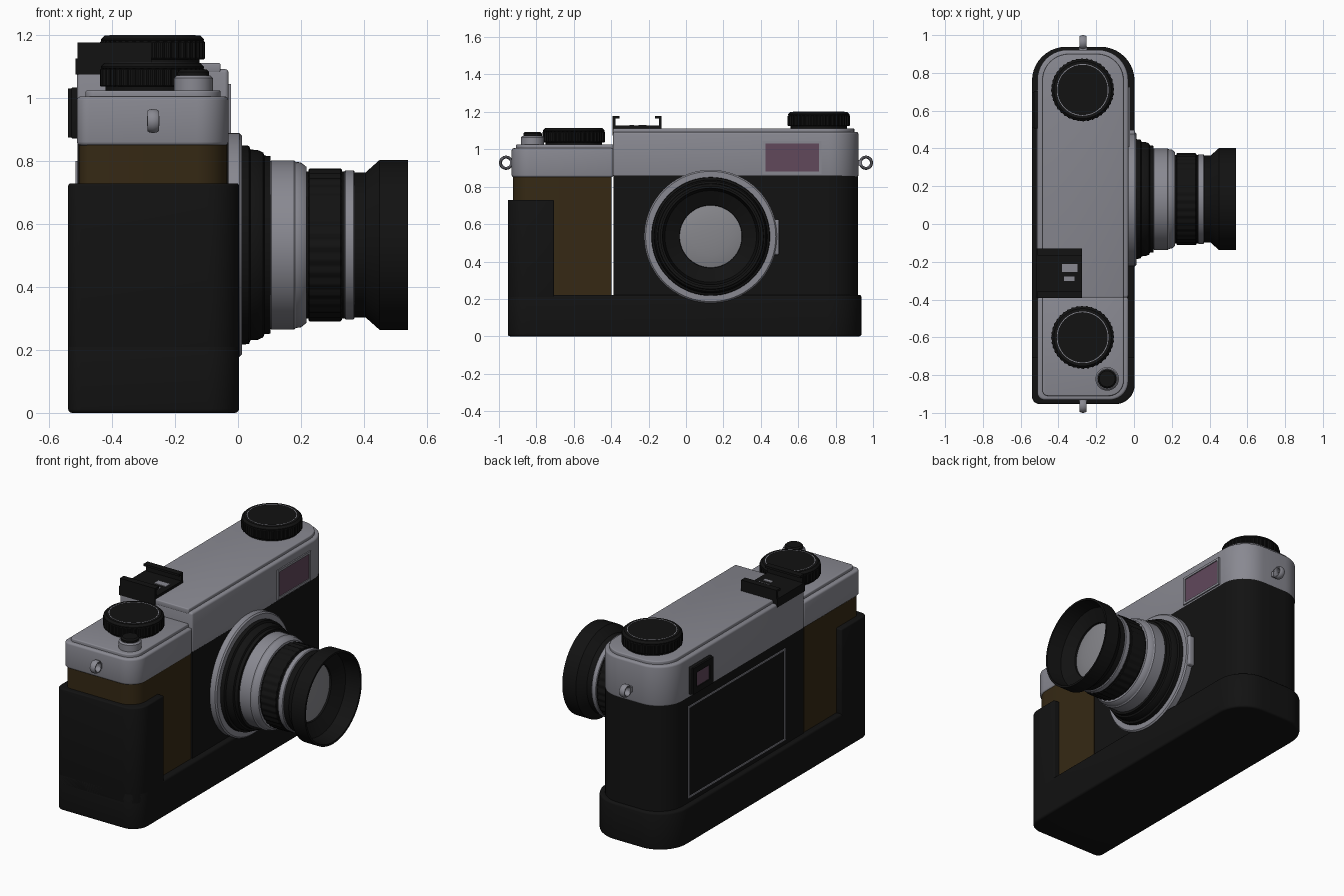
import bpy, bmesh, math
from math import sin, cos, pi, radians

if "Cube" in bpy.data.objects:
    bpy.data.objects.remove(bpy.data.objects["Cube"])


def material(name, color):
    m = bpy.data.materials.new(name)
    m.diffuse_color = (*color, 1)
    m.use_nodes = True
    m.node_tree.nodes["Principled BSDF"].inputs["Base Color"].default_value = m.diffuse_color
    return m


SILVER = material("satin_silver", (0.25, 0.25, 0.285))
BLACK = material("black", (0.006, 0.006, 0.006))
BROWN = material("dark_brown", (0.036, 0.022, 0.007))
PINK = material("window_mauve", (0.12, 0.065, 0.105))
GLASS = material("lens_glass", (0.24, 0.24, 0.26))


def finish(name, bm, mat, bevel=0.0, seg=3):
    bmesh.ops.recalc_face_normals(bm, faces=bm.faces[:])
    if bevel:
        edges = [e for e in bm.edges if len(e.link_faces) == 2 and e.calc_face_angle() > radians(50)]
        bmesh.ops.bevel(bm, geom=edges, offset=bevel, segments=seg, profile=0.5, affect='EDGES')
    me = bpy.data.meshes.new(name)
    bm.to_mesh(me)
    bm.free()
    me.materials.append(mat)
    me.shade_smooth()
    me.set_sharp_from_angle(angle=radians(32))
    ob = bpy.data.objects.new(name, me)
    bpy.context.collection.objects.link(ob)
    return ob


def add_box(bm, x0, x1, y0, y1, z0, z1):
    vs = bmesh.ops.create_cube(bm, size=1)["verts"]
    for v in vs:
        v.co = ((x0 + x1) / 2 + v.co.x * (x1 - x0),
                (y0 + y1) / 2 + v.co.y * (y1 - y0),
                (z0 + z1) / 2 + v.co.z * (z1 - z0))


def boxes(name, mat, *dims, bevel=0.0):
    bm = bmesh.new()
    for d in dims:
        add_box(bm, *d)
    return finish(name, bm, mat, bevel)


def frame(name, mat, x0, x1, y0, y1, z0, z1, w):
    return boxes(name, mat,
                 (x0, x1, y0, y1, z1 - w, z1), (x0, x1, y0, y1, z0, z0 + w),
                 (x0, x1, y0, y0 + w, z0 + w, z1 - w), (x0, x1, y1 - w, y1, z0 + w, z1 - w))


def slab(name, mat, x0, x1, y0, y1, z0, z1, radii, bevel=0.0):
    """Upright prism with rounded plan; radii: (-x-y, +x-y, +x+y, -x+y)."""
    pts = []
    corners = [(x0, y0, 1, 1, 180), (x1, y0, -1, 1, 270), (x1, y1, -1, -1, 0), (x0, y1, 1, -1, 90)]
    for (cx, cy, sx, sy, a0), r in zip(corners, radii):
        if r == 0:
            pts.append((cx, cy))
            continue
        for i in range(11):
            a = radians(a0 + 9 * i)
            pts.append((cx + sx * r + r * cos(a), cy + sy * r + r * sin(a)))
    bm = bmesh.new()
    base = bm.faces.new([bm.verts.new((x, y, z0)) for x, y in pts])
    top = bmesh.ops.extrude_face_region(bm, geom=[base])["geom"]
    for v in top:
        if isinstance(v, bmesh.types.BMVert):
            v.co.z = z1
    return finish(name, bm, mat, bevel)


def lathe(name, mat, profile, axis, center, n=72, knurl=0.0):
    """Revolve (height, radius) points about x or z through center."""
    bm = bmesh.new()
    rings = []
    for h, r in profile:
        ring = []
        for i in range(n if r > 0 else 1):
            a = 2 * pi * i / n
            q = r - (knurl if (i // 2) % 2 else 0)
            u, v = q * cos(a), q * sin(a)
            if r == 0:
                u = v = 0
            co = (h, center[0] + u, center[1] + v) if axis == 'x' else (center[0] + u, center[1] + v, h)
            ring.append(bm.verts.new(co))
        rings.append(ring)
    for a, b in zip(rings, rings[1:]):
        for i in range(n):
            j = (i + 1) % n
            if len(a) == 1:
                bm.faces.new((a[0], b[i], b[j]))
            elif len(b) == 1:
                bm.faces.new((a[i], a[j], b[0]))
            else:
                bm.faces.new((a[i], a[j], b[j], b[i]))
    return finish(name, bm, mat)


def drum(name, mat, h0, h1, r, axis, center, ch=0.004, **kw):
    return lathe(name, mat, [(h0, 0), (h0, r - ch), (h0 + ch, r), (h1 - ch, r), (h1, r - ch), (h1, 0)],
                 axis, center, **kw)


# Body core: black covering and brown end section, with a fine gap between
slab("body_black", BLACK, -0.51, -0.03, -0.388, 0.92, 0.1, 0.86, (0, 0, 0.16, 0.16))
slab("body_brown", BROWN, -0.505, -0.035, -0.925, -0.398, 0.1, 0.86, (0.04, 0.1, 0, 0))

# Half case with tall grip end
slab("case_base", BLACK, -0.54, 0.003, -0.953, 0.938, 0.0, 0.222, (0.04, 0.1, 0.18, 0.18), 0.012)
slab("case_grip", BLACK, -0.54, 0.003, -0.953, -0.705, 0.15, 0.73, (0.04, 0.1, 0, 0), 0.008)

# Two-level silver top plate with raised caps
slab("top_plate_high", SILVER, -0.512, -0.03, -0.39, 0.922, 0.85, 1.093, (0, 0, 0.16, 0.16), 0.012)
slab("top_cap_high", SILVER, -0.485, -0.055, -0.39, 0.9, 1.08, 1.112, (0, 0, 0.14, 0.14), 0.006)
slab("top_plate_low", SILVER, -0.512, -0.03, -0.932, -0.388, 0.85, 1.006, (0.04, 0.1, 0, 0), 0.012)
slab("top_cap_low", SILVER, -0.485, -0.055, -0.91, -0.388, 0.99, 1.025, (0.03, 0.08, 0, 0), 0.006)

# Front viewfinder window
frame("front_window_frame", SILVER, -0.04, -0.022, 0.41, 0.725, 0.868, 1.045, 0.014)
boxes("front_window_pane", PINK, (-0.034, -0.027, 0.42, 0.715, 0.878, 1.035))

# Rear eyepiece
boxes("eyepiece_block", BLACK, (-0.53, -0.5, 0.505, 0.705, 0.872, 1.035), bevel=0.006)
frame("eyepiece_rim", BLACK, -0.54, -0.525, 0.51, 0.70, 0.875, 1.032, 0.035)
boxes("eyepiece_pane", PINK, (-0.534, -0.527, 0.54, 0.67, 0.905, 1.0))

# Back door outline
frame("back_door_trim", SILVER, -0.516, -0.508, -0.21, 0.71, 0.25, 0.80, 0.01)

# Accessory shoe
boxes("accessory_shoe", BLACK,
      (-0.516, -0.275, -0.392, -0.13, 1.075, 1.127),
      (-0.51, -0.275, -0.392, -0.378, 1.12, 1.176), (-0.51, -0.275, -0.144, -0.13, 1.12, 1.176),
      (-0.51, -0.275, -0.392, -0.355, 1.164, 1.177), (-0.51, -0.275, -0.167, -0.13, 1.164, 1.177))
boxes("shoe_contacts", SILVER,
      (-0.38, -0.3, -0.255, -0.212, 1.124, 1.131), (-0.37, -0.315, -0.302, -0.278, 1.124, 1.131))

# Knurled knobs, each with base, cap and fine silver ring
for name, y, z in (("rewind_knob", 0.71, 1.112), ("wind_knob", -0.60, 1.025)):
    c = (-0.272, y)
    drum(name + "_base", BLACK, z - 0.01, z + 0.02, 0.15, 'z', c)
    drum(name + "_grip", BLACK, z + 0.012, z + 0.07, 0.167, 'z', c, n=160, knurl=0.005)
    drum(name + "_cap", BLACK, z + 0.06, z + 0.088, 0.164, 'z', c, ch=0.012)
    t = z + 0.088
    lathe(name + "_ring", SILVER, [(t - 0.002, 0.133), (t + 0.001, 0.133), (t + 0.001, 0.137), (t - 0.002, 0.137)],
          'z', c)

# Shutter release
drum("shutter_collar", SILVER, 1.01, 1.072, 0.062, 'z', (-0.142, -0.82), ch=0.008, n=40)
drum("shutter_button", BLACK, 1.06, 1.092, 0.05, 'z', (-0.142, -0.82), ch=0.008, n=40)

# Strap lugs
for name, s in (("strap_lug_left", -1), ("strap_lug_right", 1)):
    bm = bmesh.new()
    add_box(bm, -0.29, -0.25, min(s * 0.9, s * 0.94), max(s * 0.9, s * 0.94), 0.912, 0.944)
    n, k = 28, 10
    grid = [[bm.verts.new((-0.27 + 0.019 * sin(2 * pi * j / k),
                           s * 0.962 + (0.03 + 0.008 * cos(2 * pi * j / k)) * cos(2 * pi * i / n),
                           0.928 + (0.03 + 0.008 * cos(2 * pi * j / k)) * sin(2 * pi * i / n)))
             for j in range(k)] for i in range(n)]
    for i in range(n):
        for j in range(k):
            a, b = grid[i], grid[(i + 1) % n]
            bm.faces.new((a[j], b[j], b[(j + 1) % k], a[(j + 1) % k]))
    finish(name, bm, SILVER)

# Lens barrel, from the mount outwards
L = (0.132, 0.534)
drum("lens_flange", SILVER, -0.05, 0.012, 0.356, 'x', L, ch=0.008)
boxes("lens_flange_tab", SILVER, (-0.04, 0.006, 0.38, 0.498, 0.435, 0.625), bevel=0.01)
lathe("lens_rear_barrel", BLACK, [(0, 0), (0, 0.318), (0.035, 0.315), (0.04, 0.303), (0.062, 0.302),
                                  (0.08, 0.294), (0.084, 0.284), (0.104, 0.282), (0.104, 0)], 'x', L)
lathe("lens_aperture_ring", SILVER, [(0.1, 0), (0.1, 0.262), (0.106, 0.269), (0.178, 0.269), (0.184, 0.264),
                                     (0.2, 0.262), (0.218, 0.248), (0.218, 0)], 'x', L)
drum("lens_neck", BLACK, 0.2, 0.345, 0.234, 'x', L)
drum("lens_focus_grip", BLACK, 0.224, 0.33, 0.243, 'x', L, n=144, knurl=0.005)
drum("lens_trim_ring", SILVER, 0.338, 0.371, 0.237, 'x', L)
lathe("lens_hood", BLACK, [(0.36, 0), (0.36, 0.23), (0.405, 0.23), (0.45, 0.27), (0.54, 0.27),
                           (0.54, 0.258), (0.45, 0.245), (0.41, 0.168), (0.395, 0.165), (0.395, 0)], 'x', L)
lathe("lens_glass", GLASS, [(0.385, 0), (0.385, 0.167), (0.4, 0.166), (0.407, 0.14), (0.413, 0.1),
                            (0.417, 0.05), (0.418, 0)], 'x', L)
